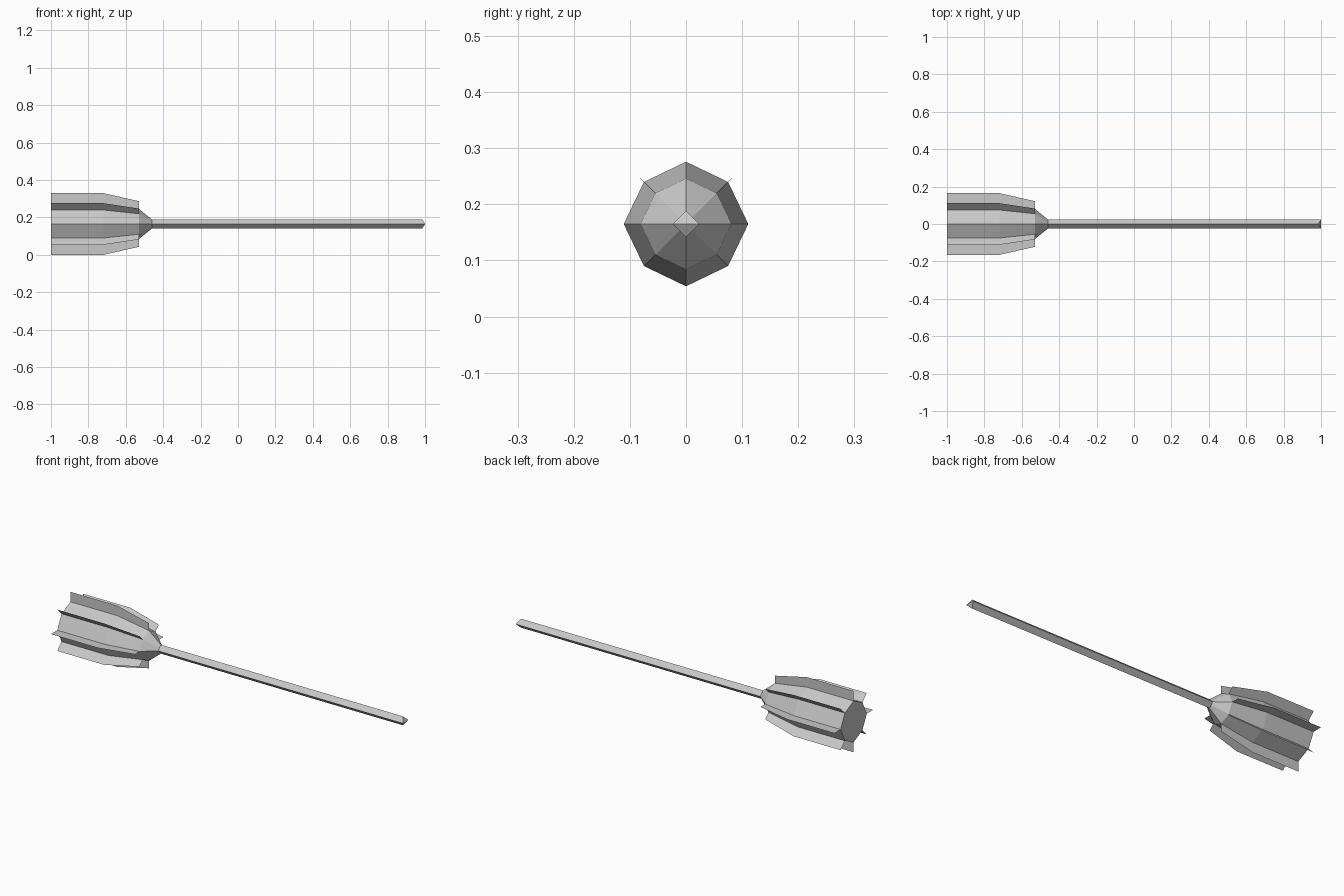
import bpy, bmesh, math
from mathutils import Vector

cube = bpy.data.objects.get("Cube")
if cube:
    bpy.data.objects.remove(cube, do_unlink=True)

AXIS_Z = 0.165
SHAFT_R = 0.024

grey = bpy.data.materials.new("light_grey")
grey.use_nodes = True
colour = (0.58, 0.58, 0.58, 1)
grey.diffuse_color = colour
grey.node_tree.nodes["Principled BSDF"].inputs["Base Color"].default_value = colour


def point(x, r, i, diagonal=0.955):
    """Point on spoke i of eight around the long axis."""
    a = i * math.pi / 4
    r *= diagonal if i % 2 else 1
    return Vector((x, r * math.cos(a), AXIS_Z + r * math.sin(a)))


def finish(name, bm, closed=True):
    if closed:
        bmesh.ops.recalc_face_normals(bm, faces=bm.faces[:])
    mesh = bpy.data.meshes.new(name)
    bm.to_mesh(mesh)
    bm.free()
    mesh.materials.append(grey)
    obj = bpy.data.objects.new(name, mesh)
    bpy.context.collection.objects.link(obj)
    return obj


def bridge(bm, a, b):
    n = len(a)
    for i in range(n):
        bm.faces.new((a[i], a[(i + 1) % n], b[(i + 1) % n], b[i]))


# Eight-sided body tapering down to the square shaft
body_profile = [(-1, 0.111), (-0.72, 0.111), (-0.53, 0.081)]
bm = bmesh.new()
rings = [[bm.verts.new(point(x, r, i)) for i in range(8)] for x, r in body_profile]
rings.append([bm.verts.new(point(-0.46, SHAFT_R, i, math.sqrt(0.5))) for i in range(8)])
for a, b in zip(rings, rings[1:]):
    bridge(bm, a, b)
bm.faces.new(rings[0])
bm.faces.new(rings[-1])
finish("body", bm)

# Thin fins on every body corner
fin_radii = [0.165, 0.165, 0.122]
for i in range(8):
    bm = bmesh.new()
    inner = [bm.verts.new(point(x, r, i)) for x, r in body_profile]
    outer = [bm.verts.new(point(x, r, i)) for (x, _), r in zip(body_profile, fin_radii)]
    for k in range(2):
        bm.faces.new((inner[k], inner[k + 1], outer[k + 1], outer[k]))
    finish(f"fin_{i + 1}", bm, closed=False)

# Square shaft ending in a wedge with a horizontal edge
bm = bmesh.new()
base = [bm.verts.new(point(-0.46, SHAFT_R, i)) for i in (0, 2, 4, 6)]
tip = [bm.verts.new(point(x, SHAFT_R, i)) for i, x in zip((0, 2, 4, 6), (1, 0.985, 1, 0.985))]
bridge(bm, base, tip)
bm.faces.new(base)
bm.faces.new((tip[0], tip[1], tip[2]))
bm.faces.new((tip[0], tip[2], tip[3]))
finish("shaft", bm)
